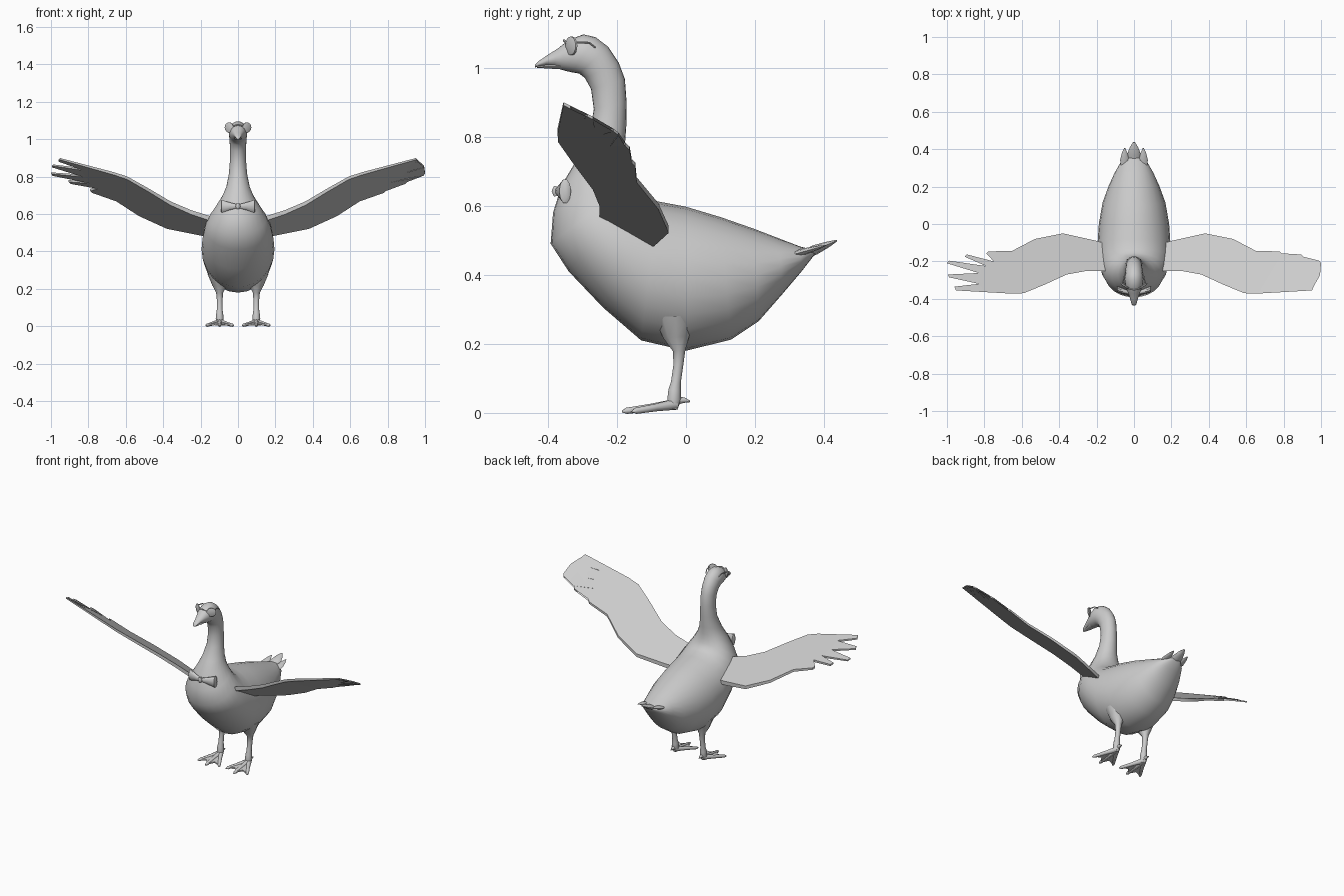
import bpy, bmesh, math
from mathutils import Vector

if "Cube" in bpy.data.objects:
    bpy.data.objects.remove(bpy.data.objects["Cube"])

mat = bpy.data.materials.new("plain grey")
mat.diffuse_color = (0.6, 0.6, 0.6, 1)
mat.use_nodes = True
mat.node_tree.nodes["Principled BSDF"].inputs["Base Color"].default_value = mat.diffuse_color


def finish(name, bm, angle=50):
    bmesh.ops.recalc_face_normals(bm, faces=bm.faces)
    me = bpy.data.meshes.new(name)
    bm.to_mesh(me)
    bm.free()
    me.materials.append(mat)
    ob = bpy.data.objects.new(name, me)
    bpy.context.collection.objects.link(ob)
    bpy.ops.object.select_all(action='DESELECT')
    ob.select_set(True)
    bpy.context.view_layer.objects.active = ob
    bpy.ops.object.shade_smooth_by_angle(angle=math.radians(angle))
    return ob


def skin(bm, rings):
    """Bridge equal rings of points and cap both ends."""
    vs = [[bm.verts.new(p) for p in r] for r in rings]
    n = len(vs[0])
    for a, b in zip(vs, vs[1:]):
        for i in range(n):
            j = (i + 1) % n
            bm.faces.new((a[i], a[j], b[j], b[i]))
    bm.faces.new(vs[0])
    bm.faces.new(vs[-1])


def ellipse(c, u, v, n):
    c, u, v = Vector(c), Vector(u), Vector(v)
    return [c + u * math.cos(2 * math.pi * i / n) + v * math.sin(2 * math.pi * i / n)
            for i in range(n)]


def tube(bm, stations, n=10, flat=1.0):
    """Round tube through (point, radius) stations; flat squashes it."""
    pts = [Vector(s[0]) for s in stations]
    rings = []
    for i, (p, r) in enumerate(stations):
        d = (pts[min(i + 1, len(pts) - 1)] - pts[max(i - 1, 0)]).normalized()
        ref = Vector((1, 0, 0)) if abs(d.x) < 0.8 else Vector((0, 0, 1))
        w = d.cross(ref).normalized()
        u = w.cross(d)
        rings.append(ellipse(p, u * r, w * r * flat, n))
    skin(bm, rings)


# Body, neck, head and upper beak: (back y, z, front y, z, half width)
sections = [
    (.375, .47, .37, .455, .025), (.33, .482, .335, .41, .07), (.27, .505, .28, .345, .103),
    (.2, .532, .21, .265, .135), (.1, .567, .13, .212, .168), (0, .597, 0, .18, .188),
    (-.08, .612, -.13, .21, .195), (-.13, .625, -.24, .305, .19), (-.155, .64, -.34, .41, .176),
    (-.168, .665, -.392, .49, .152), (-.175, .69, -.385, .58, .118),
    (-.178, .72, -.36, .66, .086), (-.178, .76, -.315, .735, .062), (-.173, .83, -.278, .81, .048),
    (-.172, .90, -.267, .88, .043), (-.177, .967, -.275, .938, .043),
    (-.195, 1.015, -.293, .97, .045), (-.225, 1.06, -.31, .983, .048),
    (-.262, 1.088, -.33, .986, .05), (-.297, 1.096, -.347, .99, .046),
    (-.34, 1.08, -.365, .995, .038), (-.37, 1.056, -.383, 1.003, .028),
    (-.40, 1.037, -.405, 1.006, .02), (-.425, 1.02, -.427, 1.003, .014),
    (-.437, 1.008, -.437, 1.0, .007)]
bm = bmesh.new()
skin(bm, [ellipse((0, (a + c) / 2, (b + d) / 2), (w, 0, 0), (0, (a - c) / 2, (b - d) / 2), 24)
          for a, b, c, d, w in sections])
finish("body_neck_head", bm, 70)

# Lower beak
bm = bmesh.new()
tube(bm, [((0, -.34, 1.003), .026), ((0, -.39, 1.003), .019), ((0, -.432, 1.002), .008)], 10, .35)
finish("lower_beak", bm)

# Tail feathers
for name, x, y0, y1, z0, z1, w in (("tail_feather_middle", 0, .31, .437, .445, .499, .036),
                                   ("tail_feather_left", -.05, .28, .405, .45, .485, .024),
                                   ("tail_feather_right", .05, .28, .405, .45, .485, .024)):
    bm = bmesh.new()
    at = lambda t: (x, y0 + (y1 - y0) * t, z0 + (z1 - z0) * t)
    tube(bm, [(at(0), w * .8), (at(.5), w), (at(.8), w * .6), (at(1), w * .15)], 8, .4)
    finish(name, bm)

# Wing outline in plan, leading edge first, then feathers and trailing edge
outline = [(.10, -.25), (.25, -.25), (.36, -.27), (.48, -.325), (.59, -.37), (.66, -.372),
           (.952, -.355), (.96, -.335), (.83, -.32), (.988, -.285), (.995, -.27), (.83, -.262),
           (1.0, -.21), (.99, -.196), (.79, -.225), (.905, -.175), (.893, -.163), (.75, -.2),
           (.79, -.157), (.78, -.147), (.65, -.143), (.53, -.08), (.38, -.05), (.2, -.09),
           (.10, -.12)]


def wing_z(x, y):
    return .432 + .325 * x - .6 * (y + .09) - .1 * max(0, x - .9)


for side, s in (("right", 1), ("left", -1)):
    # Wing: tapering slab
    bm = bmesh.new()
    layers = []
    for k in (1, -1):
        layers.append([(s * x, y, wing_z(x, y) + k * (.014 - .010 * x)) for x, y in outline])
    skin(bm, layers)
    bmesh.ops.triangulate(bm, faces=[f for f in bm.faces if len(f.verts) > 4])
    finish("wing_" + side, bm, 35)

    # Leg: thigh, shin and ankle
    cx = s * .098
    bm = bmesh.new()
    tube(bm, [((cx, -.03, .28), .065), ((cx, -.028, .22), .04), ((cx, -.02, .18), .019),
              ((cx, -.022, .14), .015), ((cx, -.029, .09), .015), ((cx, -.033, .065), .019),
              ((cx, -.034, .04), .021), ((cx, -.04, .012), .016)], 10)
    finish("leg_" + side, bm)

    # Foot: three clawed toes, hind toe and web
    bm = bmesh.new()
    root = Vector((cx, -.03, .025))
    tips = [Vector((cx + dx, y, .006)) for dx, y in ((-.068, -.145), (.0, -.172), (.068, -.145))]
    for t in tips:
        d = (t - root).normalized() * .014
        tube(bm, [(root, .016), (root.lerp(t, .5), .011), (t, .009), (t + d, .002)], 8)
    tube(bm, [((cx, -.03, .035), .012), ((cx, -.005, .037), .008), ((cx, .012, .033), .002)], 8)
    mids = [tips[i].lerp(tips[i + 1], .5).lerp(root, .2) for i in (0, 1)]
    web = [root, tips[0], mids[0], tips[1], mids[1], tips[2]]
    skin(bm, [[p + Vector((0, 0, k)) for p in web] for k in (.004, -.004)])
    finish("foot_" + side, bm)

    # Spectacle lens and temple
    bm = bmesh.new()
    c = Vector((s * .047, -.332, 1.063))
    nrm = Vector((s * .55, -.83, 0)).normalized()
    u = Vector((nrm.y, -nrm.x, 0))
    skin(bm, [ellipse(c + nrm * k, u * r, (0, 0, r), 16)
              for k, r in ((-.004, .024), (-.003, .027), (.003, .027), (.005, .023))])
    tube(bm, [((s * .06, -.315, 1.073), .003), ((s * .052, -.28, 1.072), .003),
              ((s * .045, -.262, 1.058), .003)], 6)
    finish("spectacle_lens_" + side, bm)

    # Bow tie loop
    bm = bmesh.new()
    skin(bm, [ellipse((s * x, y, .642), (0, d, 0), (0, 0, h), 10)
              for x, y, d, h in ((0, -.372, .008, .009), (.045, -.362, .013, .022),
                                 (.088, -.35, .017, .036), (.092, -.348, .010, .026))])
    finish("bow_tie_loop_" + side, bm)

# Bow tie knot and spectacle bridge
bm = bmesh.new()
tube(bm, [((0, -.374, .628), .009), ((0, -.376, .642), .014), ((0, -.374, .656), .009)], 10)
finish("bow_tie_knot", bm)
bm = bmesh.new()
tube(bm, [((-.03, -.345, 1.07), .004), ((0, -.353, 1.078), .004), ((.03, -.345, 1.07), .004)], 6)
finish("spectacle_bridge", bm)
